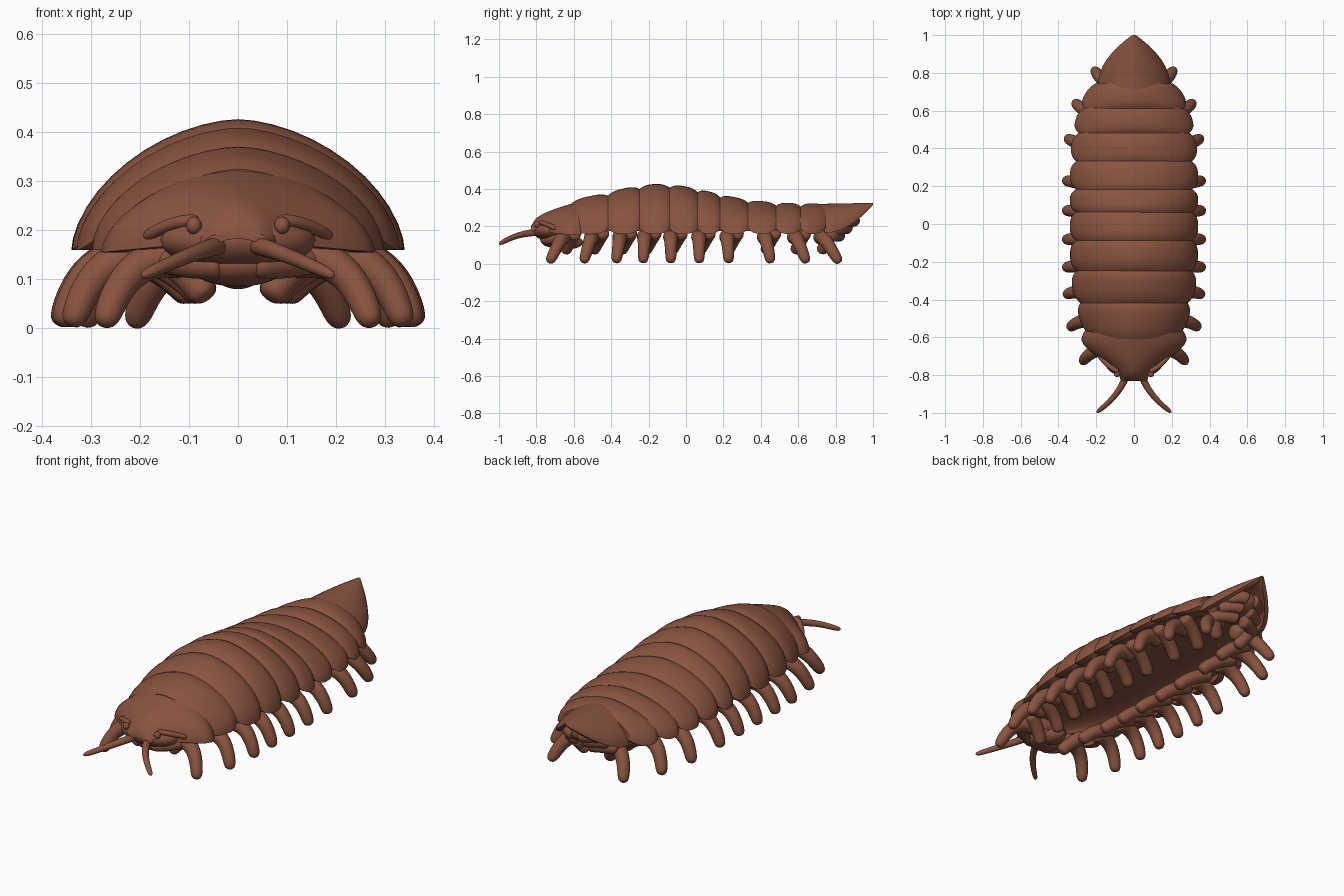
import bpy, bmesh, math
from mathutils import Vector

default_cube = bpy.data.objects.get("Cube")
if default_cube:
    bpy.data.objects.remove(default_cube, do_unlink=True)

brown = (0.25, 0.087, 0.05, 1)
material = bpy.data.materials.new("brown_shell")
material.use_nodes = True
material.diffuse_color = brown
material.node_tree.nodes["Principled BSDF"].inputs["Base Color"].default_value = brown


def finish(name, bm, subdivide=0, angle=40):
    bmesh.ops.recalc_face_normals(bm, faces=bm.faces)
    mesh = bpy.data.meshes.new(name)
    bm.to_mesh(mesh)
    bm.free()
    mesh.materials.append(material)
    obj = bpy.data.objects.new(name, mesh)
    bpy.context.collection.objects.link(obj)
    if subdivide:
        modifier = obj.modifiers.new("round", 'SUBSURF')
        modifier.levels = modifier.render_levels = subdivide
    bpy.ops.object.select_all(action='DESELECT')
    bpy.context.view_layer.objects.active = obj
    obj.select_set(True)
    bpy.ops.object.shade_smooth_by_angle(angle=math.radians(angle))


def loft(rings):
    """Skin closed rings of points and cap both ends."""
    bm = bmesh.new()
    rows = [[bm.verts.new(point) for point in ring] for ring in rings]
    count = len(rows[0])
    for near, far in zip(rows, rows[1:]):
        for i in range(count):
            j = (i + 1) % count
            bm.faces.new((near[i], near[j], far[j], far[i]))
    bm.faces.new(rows[0])
    bm.faces.new(rows[-1])
    return bm


def half_arch(y, half, peak, low, bow, steps=24):
    points = []
    for i in range(steps + 1):
        angle = math.pi * i / steps
        across = math.copysign(abs(math.cos(angle)) ** 1.16, math.cos(angle))
        rise = max(math.sin(angle), 0) ** 1.16
        points.append((half * across, y + bow * across ** 2, low + (peak - low) * rise))
    return points


def shell(name, station, start, end, thick=0.035, bow=0.0, steps=10):
    """Hollow arch; station(t, y) gives half width, top and rim height."""
    rings = []
    for i in range(steps + 1):
        t = i / steps
        y = start + (end - start) * t
        half, top, low = station(t, y)
        bend = bow * (1 - t)
        outer = half_arch(y, half, top, low, bend)
        inner = half_arch(y, max(half - thick, half * 0.3),
                          max(top - thick, low + (top - low) * 0.3), low, bend)
        rings.append(outer + inner[::-1])
    finish(name, loft(rings))


def limb(name, base, knee, tip, thick, thin, sides=8, steps=5):
    """Rounded tapering tube bent through a knee."""
    base, knee, tip = Vector(base), Vector(knee), Vector(tip)
    rings = []
    for i in range(steps + 1):
        t = i / steps
        centre = base.lerp(knee, t).lerp(knee.lerp(tip, t), t)
        along = (knee - base).lerp(tip - knee, t).normalized()
        side = along.cross(Vector((0, 1, 0.2))).normalized()
        up = side.cross(along)
        radius = thick + (thin - thick) * t
        turns = [math.tau * k / sides for k in range(sides)]
        rings.append([centre + radius * (math.cos(a) * side + math.sin(a) * up)
                      for a in turns])
    finish(name, loft(rings), subdivide=2, angle=180)


def pair(name, base, knee, tip, thick, thin):
    for sign, tag in ((1, "left"), (-1, "right")):
        flipped = [(sign * x, y, z) for x, y, z in (base, knee, tip)]
        limb(f"{tag}_{name}", *flipped, thick, thin)


def ball(name, centre, radii):
    bm = bmesh.new()
    bmesh.ops.create_uvsphere(bm, u_segments=20, v_segments=12, radius=1)
    for vert in bm.verts:
        vert.co = Vector(a * b + c for a, b, c in zip(vert.co, radii, centre))
    finish(name, bm, angle=180)


# Overall outline of the back
def spine_height(y):
    return 0.322 + 0.105 * math.exp(-((y + 0.14) / 0.38) ** 2)


def body_width(y):
    return 0.34 * (1 - abs((y - 0.06) / 0.9) ** 4)


# Overlapping back plates, each pinched at both ends
def plate_station(t, y):
    pinch = abs(2 * t - 1) ** 3
    return body_width(y) * (1 - 0.1 * pinch), spine_height(y) - 0.02 * pinch, 0.16 + 0.03 * pinch


seams = [-0.61, -0.42, -0.25, -0.09, 0.06, 0.18, 0.33, 0.48, 0.61, 0.74]
for number, (front, back) in enumerate(zip(seams, seams[1:]), 1):
    shell(f"back_plate_{number}", plate_station, front, back + 0.005)


# Head hood, tail shield and smooth hollow belly
def hood_station(t, y):
    s = min(1.2 * t, 1)
    flare = s * s * (3 - 2 * s)
    tuck = max(t - 0.85, 0)
    return 0.07 + 0.21 * flare - 0.15 * tuck, 0.2 + 0.135 * math.sqrt(t), 0.175 - 0.02 * flare


def tail_station(t, y):
    return 0.01 + 0.18 * (1 - t * t), 0.32 + 0.006 * t, 0.165 + 0.15 * t * t


def belly_station(t, y):
    return body_width(y) - 0.05, 0.28, 0.175


shell("head_hood", hood_station, -0.83, -0.56)
shell("tail_shield", tail_station, 0.69, 1, thick=0.025, bow=0.05)
shell("belly", belly_station, -0.65, 0.75, thick=0.06)

# Face
ball("face", (0, -0.72, 0.18), (0.16, 0.1, 0.06))
ball("mouth", (0, -0.7, 0.13), (0.1, 0.08, 0.045))
ball("chin", (0, -0.62, 0.115), (0.05, 0.07, 0.035))
for sign, tag in ((1, "left"), (-1, "right")):
    ball(f"{tag}_eye", (sign * 0.09, -0.795, 0.21), (0.016, 0.016, 0.018))
pair("brow", (0.08, -0.78, 0.22), (0.13, -0.77, 0.225), (0.19, -0.69, 0.185), 0.014, 0.014)
pair("jaw", (0.03, -0.76, 0.13), (0.1, -0.74, 0.12), (0.19, -0.62, 0.15), 0.03, 0.03)
pair("antenna", (0.03, -0.77, 0.17), (0.06, -0.9, 0.17), (0.2, -1, 0.105), 0.023, 0.013)

# Walking legs sweep outward from the middle, with a short inner limb beside each
hips = [-0.65, -0.5, -0.35, -0.22, -0.08, 0.07, 0.22, 0.42, 0.58, 0.72]
for number, hip in enumerate(hips, 1):
    foot = hip + 0.2 * hip * abs(hip)
    reach = 0.37 * (1 - abs(foot) ** 4.6)
    pair(f"leg_{number}", (reach - 0.19, hip, 0.14), (reach - 0.05, hip, 0.18),
         (reach - 0.005, foot, 0), 0.05, 0.03)
    inner = max(reach - 0.28, 0.06)
    pair(f"inner_limb_{number}", (reach - 0.1, hip + 0.06, 0.17),
         (inner + 0.06, hip + 0.04, 0.14), (inner, hip, 0.06), 0.04, 0.034)

# Lobes filling the underside of the tail
ball("tail_core", (0, 0.81, 0.235), (0.12, 0.11, 0.06))
for number in range(3):
    y, z, spread = 0.8 + 0.04 * number, 0.15 + 0.04 * number, 0.14 - 0.02 * number
    pair(f"tail_lobe_{number + 1}", (0.015, y + 0.02, z), (spread / 2, y + 0.02, z + 0.01),
         (spread, y - 0.04, z - 0.01), 0.038, 0.032)
